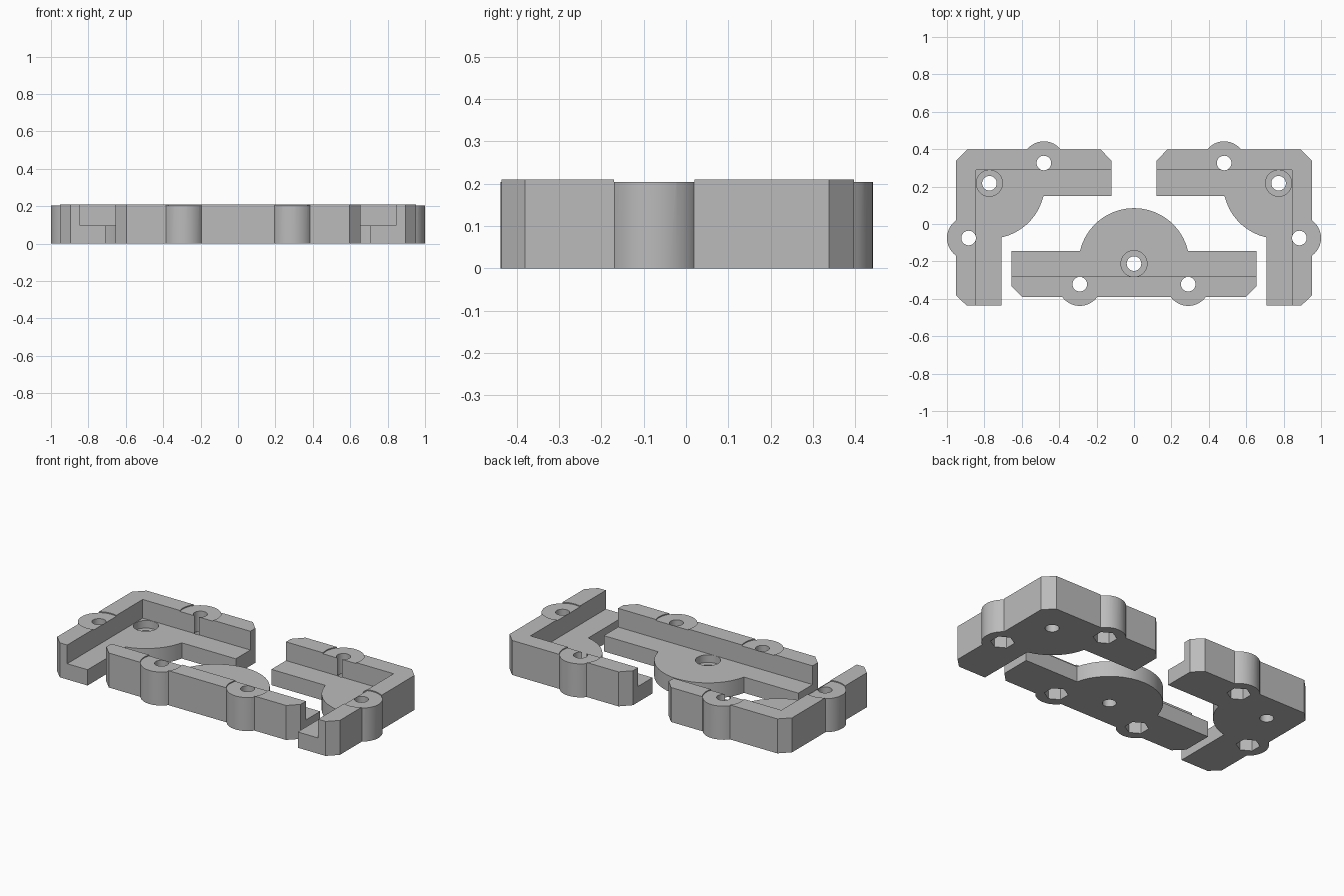
import bpy, bmesh, math

cube = bpy.data.objects.get("Cube")
if cube:
    bpy.data.objects.remove(cube)

HEIGHT, BOSS_TOP, LEDGE = 0.21, 0.204, 0.096
BOSS_R, HUB_R, HOLE_R = 0.116, 0.297, 0.039

grey = bpy.data.materials.new("plain grey")
grey.use_nodes = True
grey.diffuse_color = (0.5, 0.5, 0.5, 1)
grey.node_tree.nodes["Principled BSDF"].inputs["Base Color"].default_value = (0.5, 0.5, 0.5, 1)


def prism(name, outline, z0, z1):
    """Upright solid over a flat outline."""
    bm = bmesh.new()
    base = bm.faces.new([bm.verts.new((x, y, z0)) for x, y in outline])
    top = bmesh.ops.extrude_face_region(bm, geom=[base])["geom"]
    for v in top:
        if isinstance(v, bmesh.types.BMVert):
            v.co.z = z1
    bmesh.ops.recalc_face_normals(bm, faces=bm.faces)
    mesh = bpy.data.meshes.new(name)
    bm.to_mesh(mesh)
    bm.free()
    obj = bpy.data.objects.new(name, mesh)
    bpy.context.collection.objects.link(obj)
    mesh.materials.append(grey)
    return obj


def arc(centre, r, a0, a1, n):
    """Points from angle a0 to a1, both ends included."""
    return [(centre[0] + r * math.cos(a0 + (a1 - a0) * i / n),
             centre[1] + r * math.sin(a0 + (a1 - a0) * i / n)) for i in range(n + 1)]


def circle(centre, r, n=40):
    return arc(centre, r, math.pi / 2, math.pi * 5 / 2, n)[:-1]


def box(x0, x1, y0, y1):
    return [(x0, y0), (x1, y0), (x1, y1), (x0, y1)]


def combine(obj, outline, z0, z1, operation="DIFFERENCE"):
    """Join or cut a prism, then discard the helper."""
    tool = prism("helper", outline, z0, z1)
    tool.hide_render = True
    mod = obj.modifiers.new("combine", "BOOLEAN")
    mod.operation, mod.solver, mod.object = operation, "EXACT", tool
    bpy.context.view_layer.objects.active = obj
    bpy.ops.object.modifier_apply(modifier=mod.name)
    mesh = tool.data
    bpy.data.objects.remove(tool)
    bpy.data.meshes.remove(mesh)


def bracket(name, outline, pocket, bosses, hub):
    obj = prism(name, outline, 0, HEIGHT)
    # bolt bosses, set slightly below the wall top
    for c in bosses:
        combine(obj, circle(c, BOSS_R), 0, BOSS_TOP, "UNION")
        combine(obj, circle(c, BOSS_R + 0.001), BOSS_TOP, 0.3)
    # lowered ledge inside the wall
    combine(obj, pocket, LEDGE, 0.3)
    # bolt holes with hexagonal nut pockets underneath
    for c in bosses:
        combine(obj, circle(c, HOLE_R), -0.1, 0.3)
        combine(obj, circle(c, 0.067, 6), -0.1, 0.08)
    # counterbored screw hole in the hub
    combine(obj, circle(hub, HOLE_R), -0.1, 0.3)
    combine(obj, circle(hub, 0.07), 0.05, 0.3)
    bpy.ops.object.select_all(action="DESELECT")
    obj.select_set(True)
    bpy.context.view_layer.objects.active = obj
    bpy.ops.object.shade_smooth_by_angle(angle=math.radians(30))


# straight front bracket with a half-round hub
hub = (0, -0.212)
a = math.asin((-0.145 - hub[1]) / HUB_R)
outline = [(-0.655, -0.145), (-0.655, -0.332), (-0.597, -0.39),
           (0.597, -0.39), (0.655, -0.332), (0.655, -0.145)]
outline += arc(hub, HUB_R, a, math.pi - a, 20)
bracket("front_bracket", outline, box(-1, 1, -0.282, 0.5),
        [(-0.29, -0.322), (0.29, -0.322)], hub)

# corner brackets, drawn for the right side and mirrored
hub = (-0.773, 0.218)
a0 = -math.acos((-0.708 - hub[0]) / HUB_R)
a1 = math.asin((0.15 - hub[1]) / HUB_R)
outline = [(-0.952, -0.38), (-0.895, -0.436), (-0.708, -0.436)]
outline += arc(hub, HUB_R, a0, a1, 9)
outline += [(-0.12, 0.15), (-0.12, 0.338), (-0.177, 0.397),
            (-0.893, 0.397), (-0.952, 0.338)]
pocket = box(-0.845, 0, -0.6, 0.29)
bosses = [(-0.482, 0.326), (-0.884, -0.075)]
for name, s in (("right_corner_bracket", 1), ("left_corner_bracket", -1)):
    def flip(points):
        return [(s * x, y) for x, y in points]
    bracket(name, flip(outline), flip(pocket), flip(bosses), flip([hub])[0])
